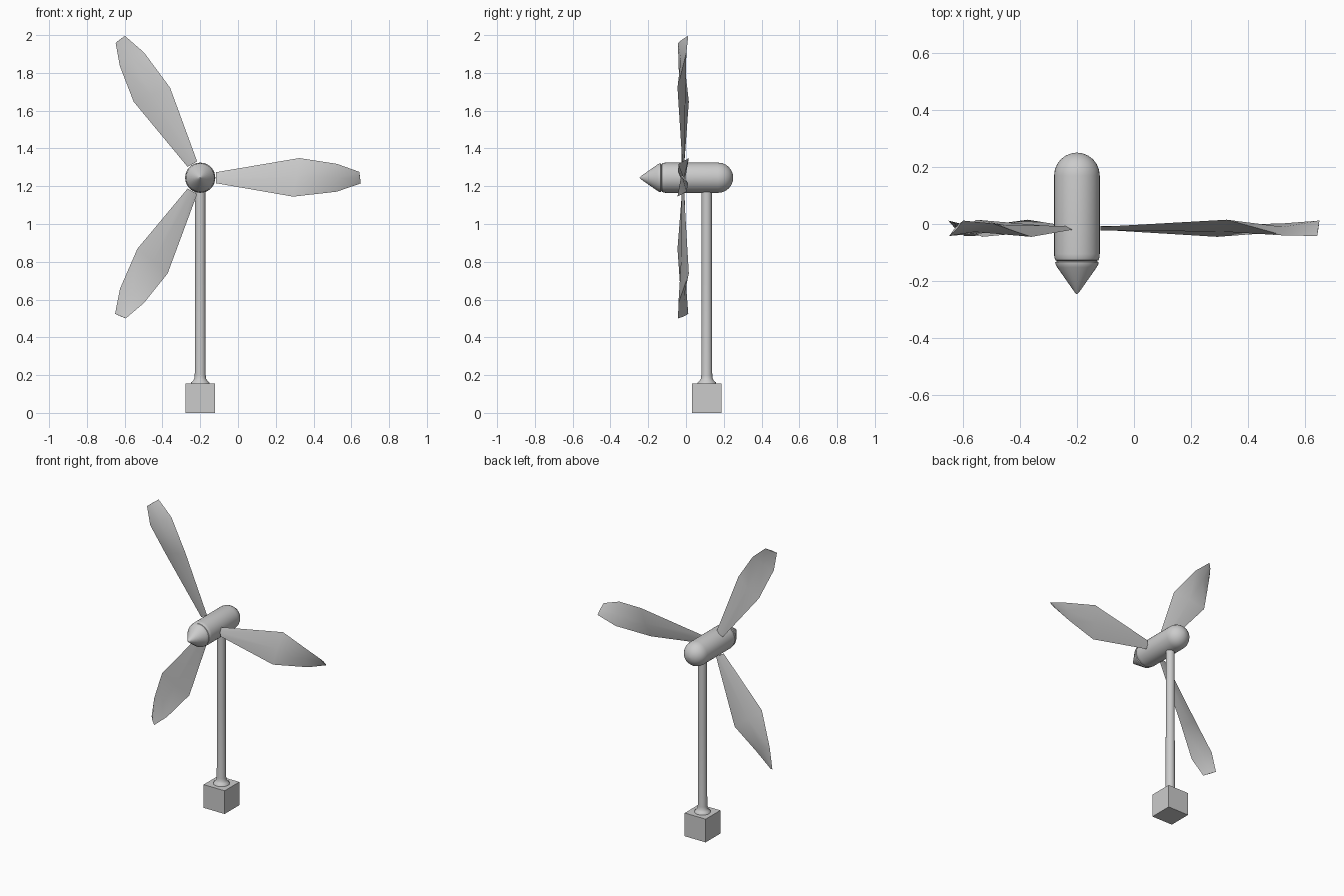
import bpy, bmesh, math
from mathutils import Matrix, Vector

if "Cube" in bpy.data.objects:
    bpy.data.objects.remove(bpy.data.objects["Cube"])

HUB = Vector((-0.20, 0.0, 1.245))
TOWER = Vector((-0.20, 0.11, 0.0))


def finish(name, bm, angle=40):
    bmesh.ops.recalc_face_normals(bm, faces=bm.faces)
    me = bpy.data.meshes.new(name)
    bm.to_mesh(me)
    bm.free()
    ob = bpy.data.objects.new(name, me)
    bpy.context.collection.objects.link(ob)
    bpy.ops.object.select_all(action='DESELECT')
    ob.select_set(True)
    bpy.context.view_layer.objects.active = ob
    bpy.ops.object.shade_smooth_by_angle(angle=math.radians(angle))
    return ob


def loft(bm, rings):
    """Skin equal-length rings of points and cap both ends."""
    rows = [[bm.verts.new(p) for p in r] for r in rings]
    n = len(rows[0])
    for a, b in zip(rows, rows[1:]):
        for i in range(n):
            j = (i + 1) % n
            bm.faces.new((a[i], a[j], b[j], b[i]))
    bm.faces.new(rows[0])
    bm.faces.new(rows[-1])


def lathe(name, profile, origin, along_y=False, sides=32):
    """Revolve (radius, height) pairs around z, or around y."""
    bm = bmesh.new()
    rings = []
    for r, h in profile:
        ring = []
        for i in range(sides):
            t = math.tau * i / sides
            c, s = r * math.cos(t), r * math.sin(t)
            ring.append(origin + Vector((c, h, s) if along_y else (c, s, h)))
        rings.append(ring)
    loft(bm, rings)
    return finish(name, bm)


# Base block
bm = bmesh.new()
bmesh.ops.create_cube(bm, size=0.156, matrix=Matrix.Translation(TOWER + Vector((0, 0, 0.078))))
finish("base_block", bm)

# Tower: flared lower section and overlapping upper section
lathe("tower_lower", [(0.05, 0.155), (0.048, 0.162), (0.038, 0.17), (0.031, 0.182),
                      (0.029, 0.20), (0.0275, 0.68)], TOWER)
lathe("tower_upper", [(0.0275, 0.66), (0.0275, 1.18)], TOWER)

# Nacelle with domed back
dome = [(0.08 * math.cos(a), 0.17 + 0.08 * math.sin(a))
        for a in (math.radians(d) for d in (0, 15, 30, 45, 60, 75, 88))]
lathe("nacelle", [(0.066, -0.131), (0.075, -0.127), (0.079, -0.118), (0.08, -0.105)] + dome,
      HUB, along_y=True)

# Nose cone
lathe("nose_cone", [(0.066, -0.128), (0.076, -0.134), (0.075, -0.141), (0.069, -0.152),
                    (0.008, -0.239), (0.001, -0.246)], HUB, along_y=True)

# Twisted blades: per station (upper edge r, y, z), (lower edge r, y, z), half thickness
STATIONS = [
    ((0.083, -0.010, 0.029), (0.083, -0.020, -0.029), 0.008),
    ((0.525, 0.015, 0.104), (0.492, -0.045, -0.100), 0.012),
    ((0.725, -0.040, 0.073), (0.722, 0.002, -0.074), 0.009),
    ((0.842, -0.042, 0.031), (0.850, 0.012, -0.030), 0.004),
]
for k in range(3):
    bm = bmesh.new()
    rings = []
    for up, low, t in STATIONS:
        a, b = Vector(up), Vector(low)
        mid = (a + b) / 2
        n = (a - b).cross(Vector((1, 0, 0))).normalized() * t
        rings.append([a, mid + n, b, mid - n])
    loft(bm, rings)
    # Positive angle lifts the blade from +x towards +z
    bm.transform(Matrix.Translation(HUB) @ Matrix.Rotation(-k * math.tau / 3, 4, 'Y'))
    finish(f"blade_{k + 1}", bm, 50)
